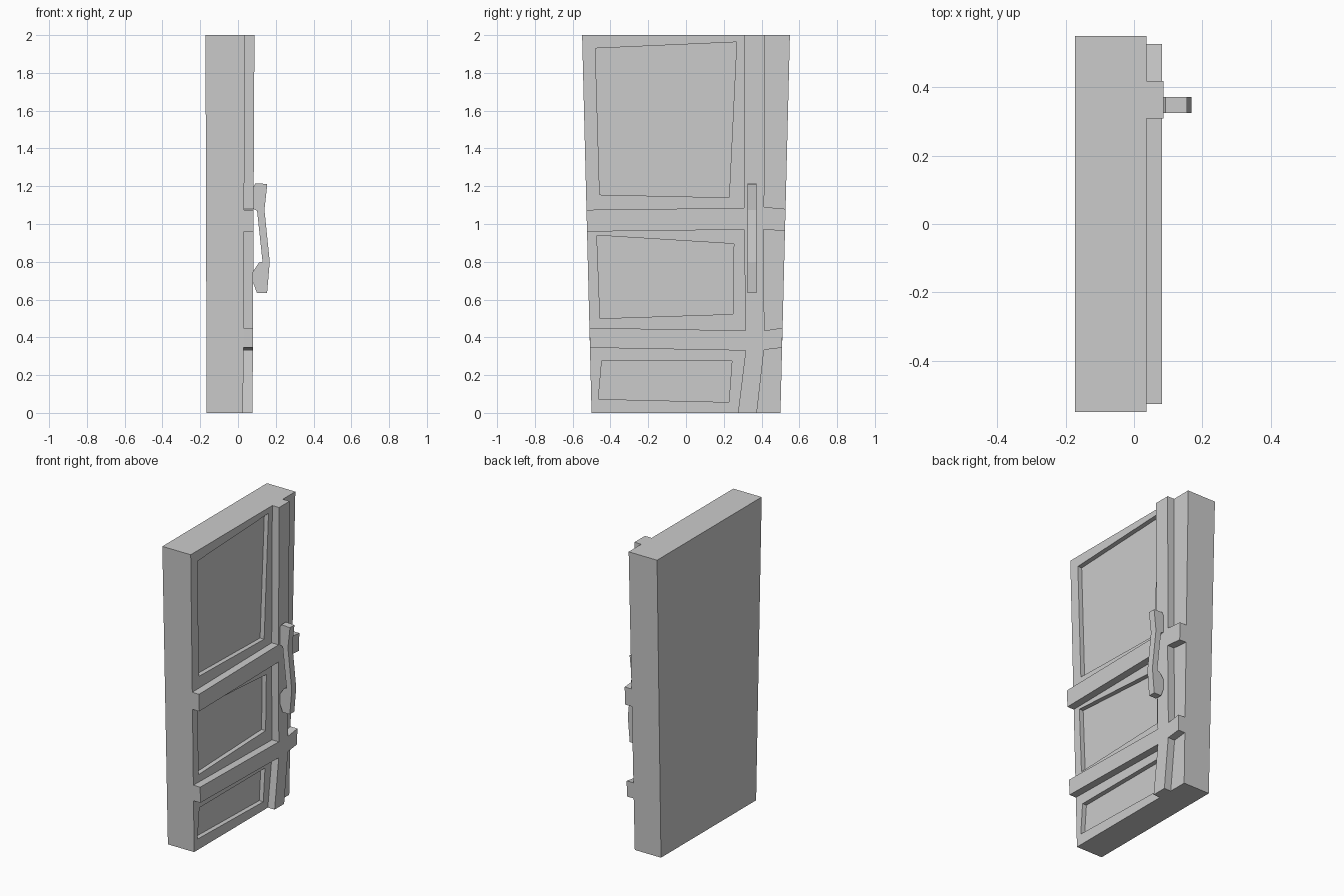
import bpy, bmesh

if "Cube" in bpy.data.objects:
    bpy.data.objects.remove(bpy.data.objects["Cube"])


def face_x(z):
    """Front face of the door leans out slightly towards the top."""
    return 0.027 + 0.005 * z


def prism(bm, outline, near, far):
    """Solid from a (y, z) outline between two x functions of z."""
    a = [bm.verts.new((near(z), y, z)) for y, z in outline]
    b = [bm.verts.new((far(z), y, z)) for y, z in outline]
    bm.faces.new(a)
    bm.faces.new(b[::-1])
    n = len(outline)
    for i in range(n):
        j = (i + 1) % n
        bm.faces.new((a[i], b[i], b[j], a[j]))


def build(name, outlines, near, far):
    bm = bmesh.new()
    for o in outlines:
        prism(bm, o, near, far)
    bmesh.ops.recalc_face_normals(bm, faces=bm.faces[:])
    mesh = bpy.data.meshes.new(name)
    bm.to_mesh(mesh)
    bm.free()
    obj = bpy.data.objects.new(name, mesh)
    bpy.context.collection.objects.link(obj)
    return obj


# Tapered slab
slab = build("door_slab", [[(-0.5, 0), (0.5, 0), (0.55, 2), (-0.55, 2)]],
             lambda z: -0.166 - 0.003 * z, face_x)

# Three crooked recessed panels cut into the front face
panels = [
    [(-0.48, 1.93), (0.268, 1.963), (0.228, 1.14), (-0.457, 1.155)],
    [(-0.472, 0.94), (0.253, 0.895), (0.248, 0.523), (-0.455, 0.50)],
    [(-0.446, 0.275), (0.243, 0.275), (0.227, 0.057), (-0.464, 0.073)],
]
cutter = build("panel_cutter", panels,
               lambda z: face_x(z) - 0.03, lambda z: face_x(z) + 0.1)
mod = slab.modifiers.new("panels", 'BOOLEAN')
mod.operation = 'DIFFERENCE'
mod.solver = 'EXACT'
mod.object = cutter
bpy.context.view_layer.objects.active = slab
slab.select_set(True)
bpy.ops.object.modifier_apply(modifier=mod.name)
bpy.data.objects.remove(cutter, do_unlink=True)

# Raised timber frame: one stile crossed by two rails
frame = [
    (0.308, 2), (0.308, 1.085), (-0.527, 1.075), (-0.524, 0.96),
    (0.307, 0.97), (0.316, 0.436), (-0.511, 0.45), (-0.508, 0.345),
    (0.316, 0.33), (0.275, 0), (0.375, 0), (0.413, 0.334),
    (0.508, 0.345), (0.511, 0.45), (0.415, 0.436), (0.411, 0.972),
    (0.524, 0.962), (0.527, 1.08), (0.414, 1.09), (0.418, 2),
]
build("raised_frame", [frame], face_x, lambda z: face_x(z) + 0.05)

# Bent pull handle: side profile (x, z) given thickness along y
profile = [
    (0.078, 1.19), (0.092, 1.215), (0.155, 1.212), (0.14, 1.075), (0.168, 0.80),
    (0.154, 0.635), (0.1, 0.635), (0.08, 0.69), (0.08, 0.75),
    (0.11, 0.795), (0.13, 0.80), (0.101, 1.07), (0.08, 1.08),
]
bm = bmesh.new()
side = bm.faces.new([bm.verts.new((x, 0.325, z)) for x, z in profile])
ext = bmesh.ops.extrude_face_region(bm, geom=[side], use_keep_orig=True)
for v in ext["geom"]:
    if isinstance(v, bmesh.types.BMVert):
        v.co.y = 0.372
bmesh.ops.recalc_face_normals(bm, faces=bm.faces[:])
mesh = bpy.data.meshes.new("pull_handle")
bm.to_mesh(mesh)
bm.free()
bpy.context.collection.objects.link(bpy.data.objects.new("pull_handle", mesh))
